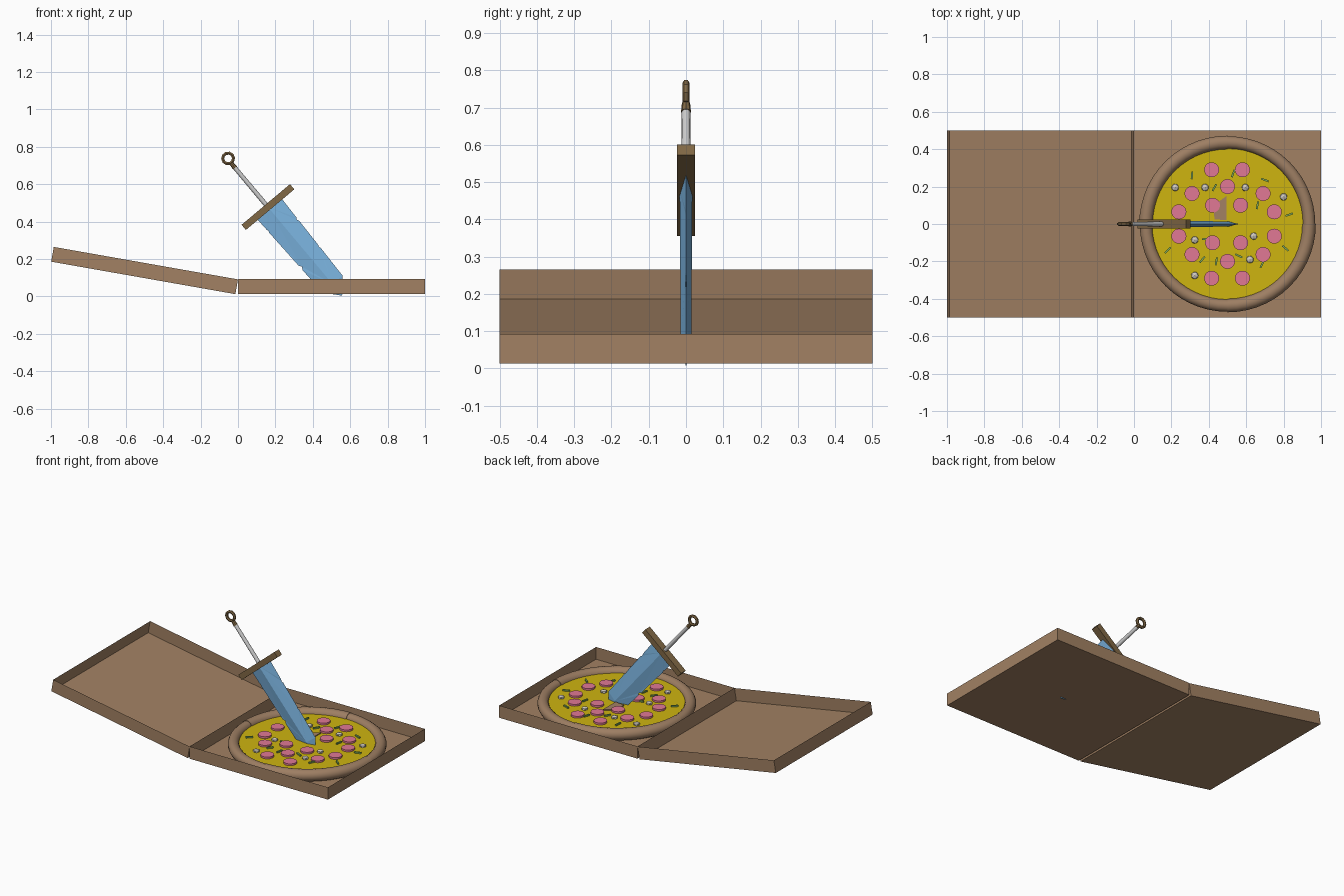
import bpy, bmesh, math, random
from mathutils import Matrix, Vector

if "Cube" in bpy.data.objects:
    bpy.data.objects.remove(bpy.data.objects["Cube"])

random.seed(4)
TILT = math.radians(40)


def mat(name, col):
    m = bpy.data.materials.new(name)
    m.diffuse_color = (*col, 1)
    m.use_nodes = True
    m.node_tree.nodes["Principled BSDF"].inputs["Base Color"].default_value = m.diffuse_color
    return m


CARD = mat("cardboard", (0.36, 0.22, 0.125))
CRUST = mat("crust_brown", (0.34, 0.21, 0.125))
CHEESE = mat("cheese_yellow", (0.62, 0.46, 0.005))
PINK = mat("meat_pink", (0.75, 0.19, 0.30))
GREEN = mat("pepper_green", (0.22, 0.42, 0.10))
PALE = mat("mushroom_grey", (0.62, 0.58, 0.52))
BLUE = mat("steel_blue", (0.20, 0.46, 0.75))
BRONZE = mat("bronze", (0.22, 0.14, 0.06))
SILVER = mat("grip_silver", (0.55, 0.55, 0.56))


def finish(name, bm, material, matrix=None, smooth=False):
    bmesh.ops.recalc_face_normals(bm, faces=bm.faces)
    me = bpy.data.meshes.new(name)
    bm.to_mesh(me)
    bm.free()
    me.materials.append(material)
    ob = bpy.data.objects.new(name, me)
    bpy.context.collection.objects.link(ob)
    if matrix:
        ob.matrix_world = matrix
    if smooth:
        me.shade_smooth()
    return ob


def add_box(bm, center, size, angle=0):
    m = (Matrix.Translation(center) @ Matrix.Rotation(angle, 4, 'Z')
         @ Matrix.Diagonal((*size, 1)))
    bmesh.ops.create_cube(bm, size=1, matrix=m)


def add_cyl(bm, center, r1, r2, depth, seg):
    bmesh.ops.create_cone(bm, cap_ends=True, segments=seg, radius1=r1, radius2=r2,
                          depth=depth, matrix=Matrix.Translation(center))


def add_ring(bm, center, major, minor, n, k, a0=0, a1=2 * math.pi):
    # swept circle, closed or as a capped arc
    closed = abs(a1 - a0 - 2 * math.pi) < 1e-4
    rings = []
    for i in range(n if closed else n + 1):
        a = a0 + (a1 - a0) * i / n
        ring = []
        for j in range(k):
            b = 2 * math.pi * (j + 0.5) / k
            r = major + minor * math.cos(b)
            ring.append(bm.verts.new(Vector(center) + Vector(
                (r * math.cos(a), r * math.sin(a), minor * math.sin(b)))))
        rings.append(ring)
    for i in range(n):
        A, B = rings[i], rings[(i + 1) % len(rings)]
        for j in range(k):
            bm.faces.new((A[j], B[j], B[(j + 1) % k], A[(j + 1) % k]))
    if not closed:
        bm.faces.new(rings[0])
        bm.faces.new(rings[-1])


# Open trays: box base and hinged lid
def tray(name, x_mid, matrix):
    bm = bmesh.new()
    add_box(bm, (x_mid, 0, 0.04), (1, 1, 0.08))
    top = max(bm.faces, key=lambda f: f.calc_center_median().z)
    bmesh.ops.delete(bm, geom=[top], context='FACES_ONLY')
    return finish(name, bm, CARD, matrix)


tray("box_base", 0.5, Matrix.Translation((0, 0, 0.0125)))
tray("box_lid", -0.5, Matrix.Translation((-0.014, 0, 0.0125))
     @ Matrix.Rotation(math.radians(10), 4, 'Y'))

# Pizza: cheese disc and four crust quarters
bm = bmesh.new()
add_cyl(bm, (0.5, 0, 0.04), 0.415, 0.415, 0.04, 48)
finish("pizza_cheese", bm, CHEESE)
for q in range(4):
    bm = bmesh.new()
    minor = 0.037 if q % 2 else 0.034
    add_ring(bm, (0.5, 0, 0.051), 0.436, minor, 14, 14,
             q * math.pi / 2, (q + 1) * math.pi / 2)
    ob = finish(f"pizza_crust_{q + 1}", bm, CRUST)
    for p in ob.data.polygons:
        p.use_smooth = len(p.vertices) == 4

# Cut flap beside the blade
bm = bmesh.new()
flap = [(0.43, 0.025), (0.495, 0.02), (0.495, 0.15), (0.425, 0.1)]
f = bm.faces.new([bm.verts.new((x, y, 0.062)) for x, y in flap])
ext = bmesh.ops.extrude_face_region(bm, geom=[f])
for v in ext["geom"]:
    if isinstance(v, bmesh.types.BMVert):
        v.co.z += 0.006
finish("pizza_cut_flap", bm, CARD)

# Meat slices, mirrored front to back
bm = bmesh.new()
for x, y in [(0.415, 0.29), (0.58, 0.29), (0.31, 0.163), (0.69, 0.163), (0.24, 0.065),
             (0.75, 0.065), (0.5, 0.2), (0.42, 0.1), (0.57, 0.1)]:
    for s in (1, -1):
        add_cyl(bm, (x, s * y, 0.065), 0.04, 0.04, 0.014, 20)
finish("meat_slices", bm, PINK)

# Mushroom lumps
bm = bmesh.new()
for x, y in [(0.22, 0.195), (0.38, 0.195), (0.595, 0.195), (0.8, 0.145), (0.64, -0.065),
             (0.325, -0.085), (0.62, -0.19), (0.325, -0.275)]:
    m = (Matrix.Translation((x, y, 0.065)) @ Matrix.Rotation(random.random() * 6, 4, 'Z')
         @ Matrix.Diagonal((1, 1, 0.6, 1)))
    bmesh.ops.create_icosphere(bm, subdivisions=1, radius=0.022, matrix=m)
finish("mushroom_bits", bm, PALE)

# Pepper strips
bm = bmesh.new()
for x, y, a in [(0.31, 0.26, 85), (0.53, 0.27, 70), (0.7, 0.235, -20), (0.43, 0.195, 60),
                (0.66, 0.1, 80), (0.83, 0.05, 20), (0.18, -0.14, 45), (0.385, -0.08, 5),
                (0.365, -0.19, 50), (0.44, -0.2, 80), (0.56, -0.17, -25),
                (0.685, -0.215, 65), (0.81, -0.13, -40)]:
    add_box(bm, (x, y, 0.063), (0.042, 0.01, 0.012), math.radians(a))
finish("pepper_strips", bm, GREEN)

# Sword, built upright around the guard and then tilted
SWORD = Matrix.Translation((0.16, 0, 0.478)) @ Matrix.Rotation(-TILT, 4, 'Y')

# Blade: diamond section with chipped edges (distance down, half width)
right = [(0, 0.086), (0.14, 0.081), (0.15, 0.074), (0.163, 0.081), (0.33, 0.076),
         (0.338, 0.072), (0.348, 0.076), (0.539, 0.070)]
left = [(0, 0.086), (0.09, 0.083), (0.098, 0.079), (0.108, 0.083), (0.345, 0.076),
        (0.36, 0.066), (0.378, 0.075), (0.539, 0.070)]
bm = bmesh.new()
tip = bm.verts.new((0, 0, -0.618))
for side in (1, -1):
    spine_end = bm.verts.new((0, side * 0.014, -0.535))
    spine_top = bm.verts.new((0, side * 0.017, 0))
    for pts, sx in ((right, 1), (left, -1)):
        edge = [bm.verts.new((sx * w, 0, -s)) for s, w in pts]
        bm.faces.new([spine_top] + edge + [spine_end])
        bm.faces.new((spine_end, edge[-1], tip))
bmesh.ops.remove_doubles(bm, verts=bm.verts, dist=1e-5)
bmesh.ops.triangulate(bm, faces=bm.faces)
finish("sword_blade", bm, BLUE, SWORD)

# Guard
bm = bmesh.new()
add_box(bm, (0, 0, 0), (0.338, 0.047, 0.036))
finish("sword_guard", bm, BRONZE, SWORD)

# Grip and collar
bm = bmesh.new()
add_cyl(bm, (0, 0, 0.145), 0.0125, 0.0115, 0.27, 12)
ob = finish("sword_grip", bm, SILVER, SWORD)
for p in ob.data.polygons:
    p.use_smooth = len(p.vertices) == 4
bm = bmesh.new()
add_cyl(bm, (0, 0, 0.29), 0.0135, 0.011, 0.032, 8)
finish("sword_collar", bm, BRONZE, SWORD)

# Pommel ring, facing the front
bm = bmesh.new()
add_ring(bm, (0, 0, 0), 0.029, 0.0095, 10, 6)
finish("sword_pommel_ring", bm, BRONZE,
       SWORD @ Matrix.Translation((0.004, 0, 0.336)) @ Matrix.Rotation(math.pi / 2, 4, 'X'))
